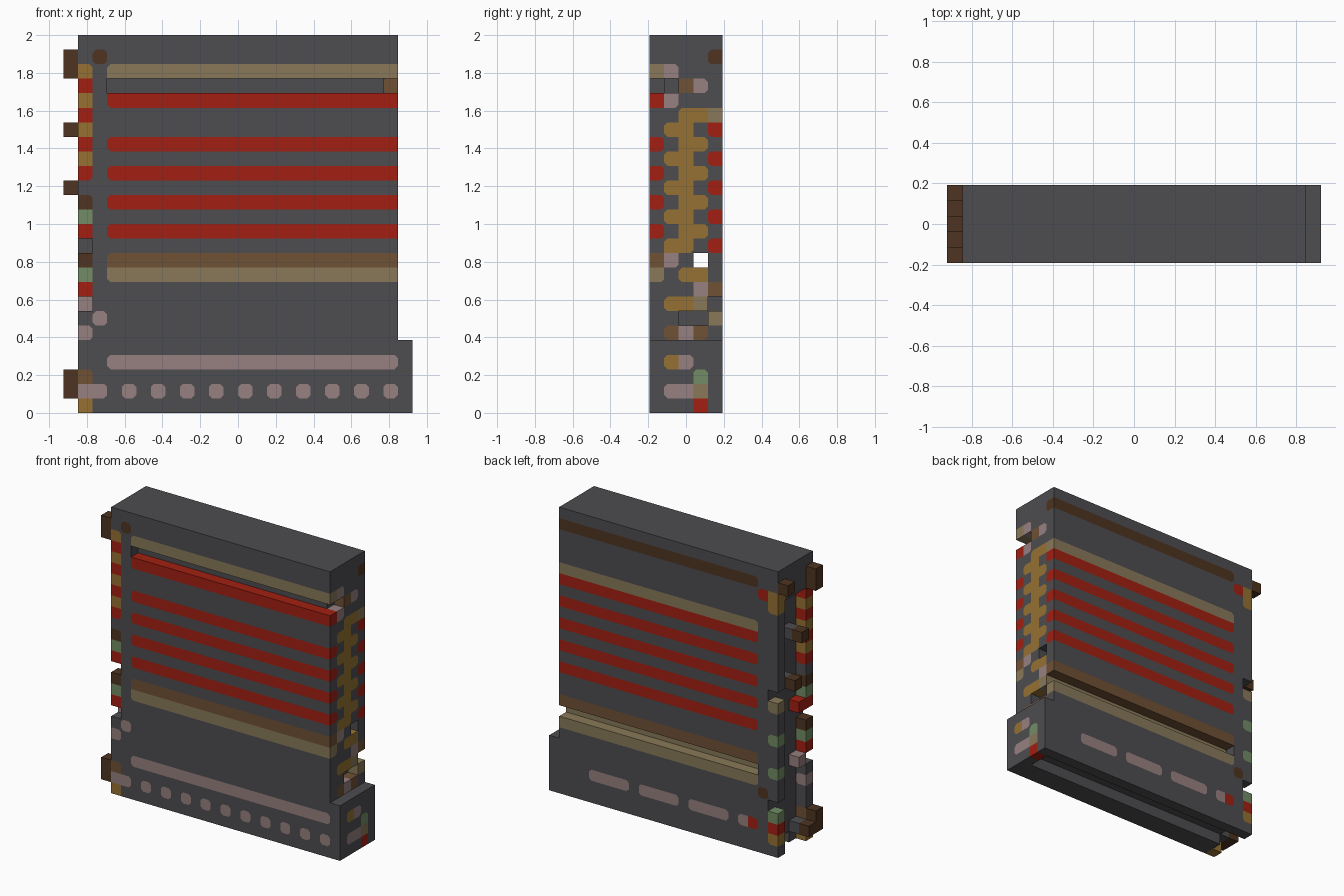
import bpy
import bmesh
from mathutils import Vector

cube = bpy.data.objects.get("Cube")
if cube:
    bpy.data.objects.remove(cube)

# Block grid: wide along x, shallow along y, tall along z
WIDE, DEEP, TALL = 24, 5, 26
SIZE = 2 / TALL
BACK, CHAMFER = DEEP - 1, 0.22

# Letter: part name, material name, linear colour
PALETTE = {
    "C": ("casing", "charcoal", (0.075, 0.073, 0.081)),
    "R": ("red_bars", "red", (0.36, 0.014, 0.006)),
    "O": ("ochre_blocks", "ochre", (0.30, 0.165, 0.033)),
    "T": ("tan_bars", "tan", (0.246, 0.19, 0.1)),
    "N": ("brown_bars", "brown", (0.16, 0.082, 0.036)),
    "D": ("dark_pins", "dark brown", (0.076, 0.034, 0.015)),
    "P": ("pink_blocks", "dusty pink", (0.31, 0.215, 0.215)),
    "G": ("green_blocks", "sage green", (0.165, 0.265, 0.13)),
}
cells = {}


def put(cell, kind):
    """Place a block, clear it with _, or leave it with a dot."""
    if kind == "_":
        cells.pop(cell, None)
    elif kind != ".":
        cells[cell] = kind


def fill(xs, ys, zs, kind):
    for x in xs:
        for y in ys:
            for z in zs:
                put((x, y, z), kind)


def column(x, y, pattern):
    """Place a column of blocks, listed from the top down."""
    for z, kind in enumerate(reversed(pattern)):
        put((x, y, z), kind)


def side_panel(x, top, rows):
    """Decorate the three middle columns of the side, from the top down."""
    for drop, row in enumerate(rows.split()):
        for y, kind in enumerate(row, 1):
            put((x, y, top - drop), kind)


# Casing with a wider base
middle = range(1, BACK)
last = WIDE - 2
fill(range(1, WIDE - 1), range(DEEP), range(TALL), "C")
fill([WIDE - 1], range(DEEP), range(5), "C")

# Long bars across the front and back, with one groove each
bar = range(3, WIDE - 1)
for face, pattern in ((0, "..T_R..R.R.R.R.NT.....P..."),
                      (BACK, ".D...TR.R.R.R.R..N_T......")):
    for x in bar:
        column(x, face, pattern)
fill(bar, [BACK - 1], [7], "T")

# Dots along the front foot and dashes along the back foot
fill(range(2, WIDE - 1, 2), [0], [1], "P")
for start in (6, 11, 16):
    fill(range(start, start + 4), [BACK], [2], "P")
put((4, BACK, 2), "P")
put((3, BACK, 2), "R")

# Patterned right end and base end
side_panel(last, TALL - 3, "P.. _NP P.. " + ".OO OO. " * 5 + "P._ .OO ..P OOT .__ NPN")
side_panel(WIDE - 1, 3, "OP. ..G PPT ..R")

# Through tunnel and the groove under the foot
fill(range(WIDE), [3], [10], "_")
fill(range(1, WIDE - 1), [2, 3], [0], "_")
fill(range(2, WIDE - 1, 2), [3], [1], "P")

# Recessed left end between two patterned posts
fill([1], middle, range(TALL - 3), "_")
column(1, 0, "..OROROROR.DGR_DGR_.P..NPO")
column(1, BACK, "..OO" + "." * 7 + "_T..G..G.._GRO.")
put((1, 1, 7), "P")
put((1, 1, 12), "R")
put((2, 0, 24), "D")
put((2, 0, 6), "P")
put((2, BACK, 23), "R")
put((2, BACK, 5), "D")

# Pins sticking out of the left end, with stubs holding them
for y, z in ((0, 24), (0, 23), (BACK, 24), (2, 19), (3, 15), (0, 2), (0, 1), (1, 1)):
    put((0, y, z), "D")
    if y in middle:
        put((1, y, z), "C")

# Outer faces of every block, sorted by part
faces = {kind: [] for kind in PALETTE}


def shifted(cell, axis, step):
    moved = list(cell)
    moved[axis] += step
    return tuple(moved)


def add_face(cell, kind, axis, sign):
    u, v = (axis + 1) % 3, (axis + 2) % 3
    loop = [(0, 0), (1, 0), (1, 1), (0, 1)][::sign]
    points = []
    for a, b in loop:
        p = Vector(cell)
        p[axis] += sign > 0
        p[u] += a
        p[v] += b
        points.append(p)
    outline = []
    for n, (a, b) in enumerate(loop):
        near = {cells.get(shifted(cell, u, 2 * a - 1)), cells.get(shifted(cell, v, 2 * b - 1))}
        # Coloured blocks get clipped corners where they sit inside the casing
        if kind != "C" and near == {"C"}:
            before = points[n].lerp(points[n - 1], CHAMFER)
            after = points[n].lerp(points[(n + 1) % 4], CHAMFER)
            outline += [before, after]
            faces["C"].append([before, points[n], after])
        else:
            outline.append(points[n])
    faces[kind].append(outline)


for cell, kind in cells.items():
    for axis in range(3):
        for sign in (-1, 1):
            if shifted(cell, axis, sign) not in cells:
                add_face(cell, kind, axis, sign)

# One flat-coloured object per part
centre = Vector((WIDE / 2, DEEP / 2, 0))
for kind, (part, colour_name, rgb) in PALETTE.items():
    bm = bmesh.new()
    for outline in faces[kind]:
        bm.faces.new([bm.verts.new((p - centre) * SIZE) for p in outline])
    bmesh.ops.remove_doubles(bm, verts=bm.verts, dist=SIZE / 100)
    mesh = bpy.data.meshes.new(part)
    bm.to_mesh(mesh)
    bm.free()
    mat = bpy.data.materials.new(colour_name)
    mat.use_nodes = True
    mat.diffuse_color = (*rgb, 1)
    shader = mat.node_tree.nodes["Principled BSDF"]
    shader.inputs["Base Color"].default_value = (*rgb, 1)
    shader.inputs["Roughness"].default_value = 0.9
    mesh.materials.append(mat)
    bpy.context.collection.objects.link(bpy.data.objects.new(part, mesh))
